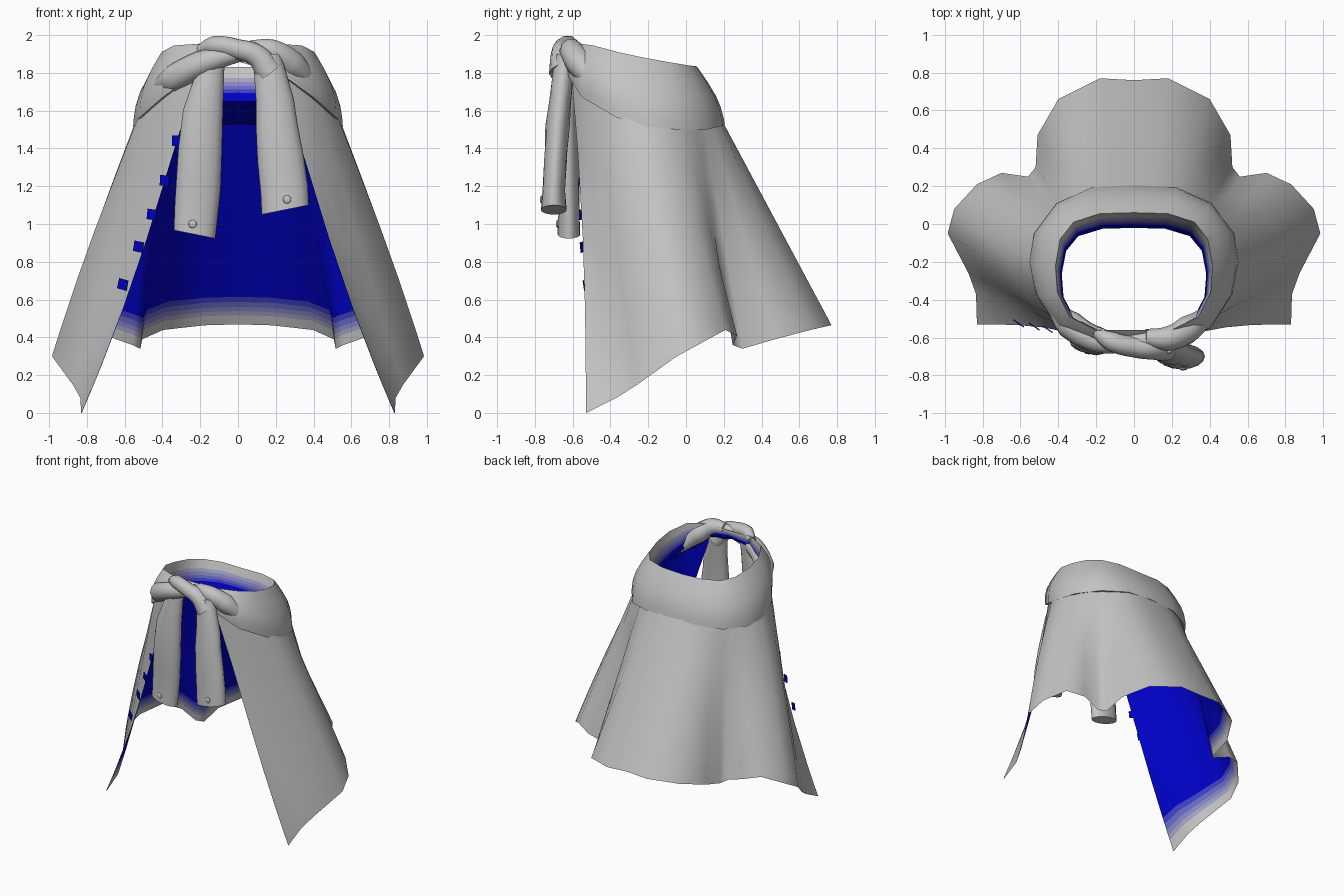
import bpy, bmesh, math
from mathutils import Vector

if "Cube" in bpy.data.objects:
    bpy.data.objects.remove(bpy.data.objects["Cube"])


def material(name, rgb):
    m = bpy.data.materials.new(name)
    m.use_nodes = True
    m.diffuse_color = (*rgb, 1)
    m.node_tree.nodes["Principled BSDF"].inputs["Base Color"].default_value = (*rgb, 1)
    return m


# Grey cloth, and the steps of the fade to the blue lining
names = ["grey cloth", "pale lining", "light lining", "mid lining", "deep lining", "blue lining"]
fade = [0.55, 0.36, 0.24, 0.14, 0.05, 0]
mats = [material(n, (f, f, 0.55)) for n, f in zip(names, fade)]
GREY, BLUE = mats[0], mats[-1]


def finish(obj, angle=60):
    bpy.ops.object.select_all(action="DESELECT")
    obj.select_set(True)
    bpy.context.view_layer.objects.active = obj
    bpy.ops.object.shade_smooth_by_angle(angle=math.radians(angle))
    return obj


def loft(name, rings, slots, row_mats=None, closed=False, caps=False):
    """Skin a stack of point rings, with one material slot per row."""
    bm = bmesh.new()
    grid = [[bm.verts.new(p) for p in ring] for ring in rings]
    n = len(grid[0])
    for r in range(len(grid) - 1):
        for c in range(n if closed else n - 1):
            d = (c + 1) % n
            f = bm.faces.new((grid[r][c], grid[r][d], grid[r + 1][d], grid[r + 1][c]))
            f.material_index = row_mats[r] if row_mats else 0
    if caps:
        bm.faces.new(grid[0][::-1])
        bm.faces.new(grid[-1])
    bmesh.ops.remove_doubles(bm, verts=bm.verts, dist=0.0005)
    me = bpy.data.meshes.new(name)
    bm.to_mesh(me)
    bm.free()
    for m in slots:
        me.materials.append(m)
    obj = bpy.data.objects.new(name, me)
    bpy.context.collection.objects.link(obj)
    return finish(obj)


def mirrored(p):
    return Vector((-p.x, p.y, p.z))


# Skirt: each column runs from a hem point to a waist point (left front to centre back)
hem = [(.83, -.53, 0), (.835, -.37, .08), (.875, -.26, .15), (.985, -.05, .3), (.95, .08, .37),
       (.83, .21, .44), (.7, .27, .41), (.56, .25, .36), (.52, .3, .34), (.51, .47, .39),
       (.4, .66, .44), (.18, .77, .465), (0, .76, .47)]
waist = [(.2, -.61, 1.84), (.3, -.585, 1.76), (.41, -.5, 1.68), (.515, -.33, 1.6), (.54, -.2, 1.55),
         (.52, -.1, 1.54), (.485, -.02, 1.54), (.44, .05, 1.54), (.385, .09, 1.54), (.32, .13, 1.54),
         (.21, .175, 1.55), (.1, .19, 1.55), (0, .19, 1.55)]
bows = [-.06, -.04, -.01, .02, .02, .01] + [0] * 7
steps = [0, .045, .065, .085, .11, .135, .3, .5, .75, 1]
rings = []
for t in steps:
    half = []
    for h, w, bow in zip(hem, waist, bows):
        p = Vector(h).lerp(Vector(w), t)
        p.x *= 1 + bow * math.sin(math.pi * t)
        p.y -= min(bow, 0) * .4 * math.sin(math.pi * t)
        half.append(p)
    rings.append(half + [mirrored(p) for p in half[-2::-1]])
rows = [min(r, 5) for r in range(len(steps) - 1)]
skirt = loft("skirt", rings, [GREY] * 6 + mats, rows)
solid = skirt.modifiers.new("lining", "SOLIDIFY")
solid.thickness = .003
solid.offset = -1
solid.use_rim = False
solid.material_offset = 6

# Waistband: outer wall, rolled top and fading inner wall, as one closed ring
top = [(0, -.56, 1.95), (.2, -.56, 1.955), (.34, -.49, 1.945), (.405, -.36, 1.91), (.415, -.22, 1.88),
       (.39, -.08, 1.855), (.32, .01, 1.84), (.18, .055, 1.835), (0, .06, 1.83)]
low = [(0, -.62, 1.86), (.22, -.635, 1.8), (.4, -.55, 1.67), (.52, -.37, 1.565), (.555, -.2, 1.515),
       (.53, -.05, 1.5), (.41, .11, 1.5), (.22, .195, 1.52), (0, .205, 1.53)]


def about(p, cy, sx, sy):
    return Vector((p.x * sx, cy + (p.y - cy) * sy, p.z))


def outer(b, t, f):
    swell = 1 + .07 * math.sin(math.pi * f)
    return about(b.lerp(t, f), -.23, swell, swell)


def inner(b, t, f):
    neck = about(t, -.56, .92, .87)
    neck.z = t.z + (b.z - t.z) * .6
    if f <= .6:
        return t.lerp(neck, f / .6)
    return neck.lerp(about(b, -.23, .97, .97), (f - .6) / .4)


sections = [(outer, f) for f in (0, .12, .3, .5, .75, .92, 1)]
sections += [(inner, f) for f in (.19, .26, .33, .39, .45, .6, .8, 1)] + [(outer, 0)]
rings = []
for wall, f in sections:
    half = [wall(Vector(b), Vector(t), f) for b, t in zip(low, top)]
    rings.append(half + [mirrored(p) for p in half[-2:0:-1]])
loft("waistband", rings, mats, [0] * 7 + [1, 2, 3, 4, 5, 5, 5, 0], closed=True)


# Hanging sleeves: flattened tubes, each ring is x, y, z, half width, half depth
def sleeve(name, sections, slope):
    rings = []
    for k, (x, y, z, rx, ry) in enumerate(sections):
        tilt = slope * (1 - k / (len(sections) - 1))
        ring = []
        for j in range(16):
            a = math.tau * j / 16
            dent = 1 - .12 * math.cos(3 * a + k)**2 * (0 < k)
            ring.append((x + rx * math.cos(a), y + ry * math.sin(a) * dent,
                         z + tilt * rx * math.cos(a)))
        rings.append(ring)
    return loft(name, rings, [GREY], closed=True, caps=True)


sleeve("right_sleeve", [(-.23, -.62, .945, .11, .06), (-.22, -.62, 1.08, .115, .06),
                        (-.21, -.625, 1.2, .118, .065), (-.2, -.63, 1.4, .115, .065),
                        (-.185, -.63, 1.6, .105, .06), (-.155, -.62, 1.76, .08, .055),
                        (-.13, -.61, 1.88, .06, .05)], -.2)
sleeve("left_sleeve", [(.25, -.70, 1.075, .125, .068), (.245, -.70, 1.18, .125, .065),
                       (.225, -.69, 1.35, .122, .065), (.205, -.68, 1.52, .11, .065),
                       (.195, -.665, 1.66, .1, .062), (.17, -.65, 1.8, .085, .06),
                       (.155, -.635, 1.9, .07, .055)], .2)


# Knot: twisted cloth strands, each point is x, y, z, radius
def strand(name, points):
    cu = bpy.data.curves.new(name, "CURVE")
    cu.dimensions = "3D"
    cu.bevel_depth = 1
    cu.bevel_resolution = 3
    cu.resolution_u = 5
    cu.use_fill_caps = True
    sp = cu.splines.new("BEZIER")
    sp.bezier_points.add(len(points) - 1)
    for bp, (x, y, z, r) in zip(sp.bezier_points, points):
        bp.co = (x, y, z)
        bp.radius = r
        bp.handle_left_type = bp.handle_right_type = "AUTO"
    cu.materials.append(GREY)
    obj = bpy.data.objects.new(name, cu)
    bpy.context.collection.objects.link(obj)
    bpy.ops.object.select_all(action="DESELECT")
    obj.select_set(True)
    bpy.context.view_layer.objects.active = obj
    bpy.ops.object.convert(target="MESH")
    finish(bpy.context.view_layer.objects.active)


strand("knot_under_strand", [(-.44, -.42, 1.72, .03), (-.34, -.53, 1.77, .075), (-.2, -.61, 1.845, .07),
                             (-.06, -.63, 1.89, .052), (.08, -.61, 1.92, .045), (.2, -.57, 1.92, .03)])
strand("knot_over_strand", [(-.2, -.57, 1.92, .03), (-.12, -.62, 1.945, .052), (0, -.65, 1.925, .055),
                            (.1, -.655, 1.89, .062), (.17, -.65, 1.8, .075)])
strand("knot_left_fold", [(.06, -.6, 1.93, .045), (.18, -.605, 1.915, .065), (.28, -.56, 1.85, .075),
                          (.37, -.49, 1.76, .05), (.43, -.41, 1.7, .025)])

# Button tabs lying across the right front edge
for i, (x, z) in enumerate([(-.325, 1.44), (-.388, 1.23), (-.456, 1.05), (-.527, .88), (-.61, .68)]):
    bpy.ops.mesh.primitive_cube_add(size=1, location=(x, -.525 - .085 * (z - .68), z))
    tab = bpy.context.object
    tab.name = f"front_tab_{i + 1}"
    tab.scale = (.058, .006, .055)
    tab.rotation_euler = (0, .06 * i, -.6)
    tab.data.materials.append(BLUE)

# Cuff buttons
for name, loc in (("right_cuff_button", (-.24, -.68, 1)), ("left_cuff_button", (.26, -.765, 1.13))):
    bpy.ops.mesh.primitive_uv_sphere_add(segments=12, ring_count=6, radius=.022, location=loc)
    button = bpy.context.object
    button.name = name
    button.scale.y = .4
    button.data.materials.append(GREY)
    finish(button)
